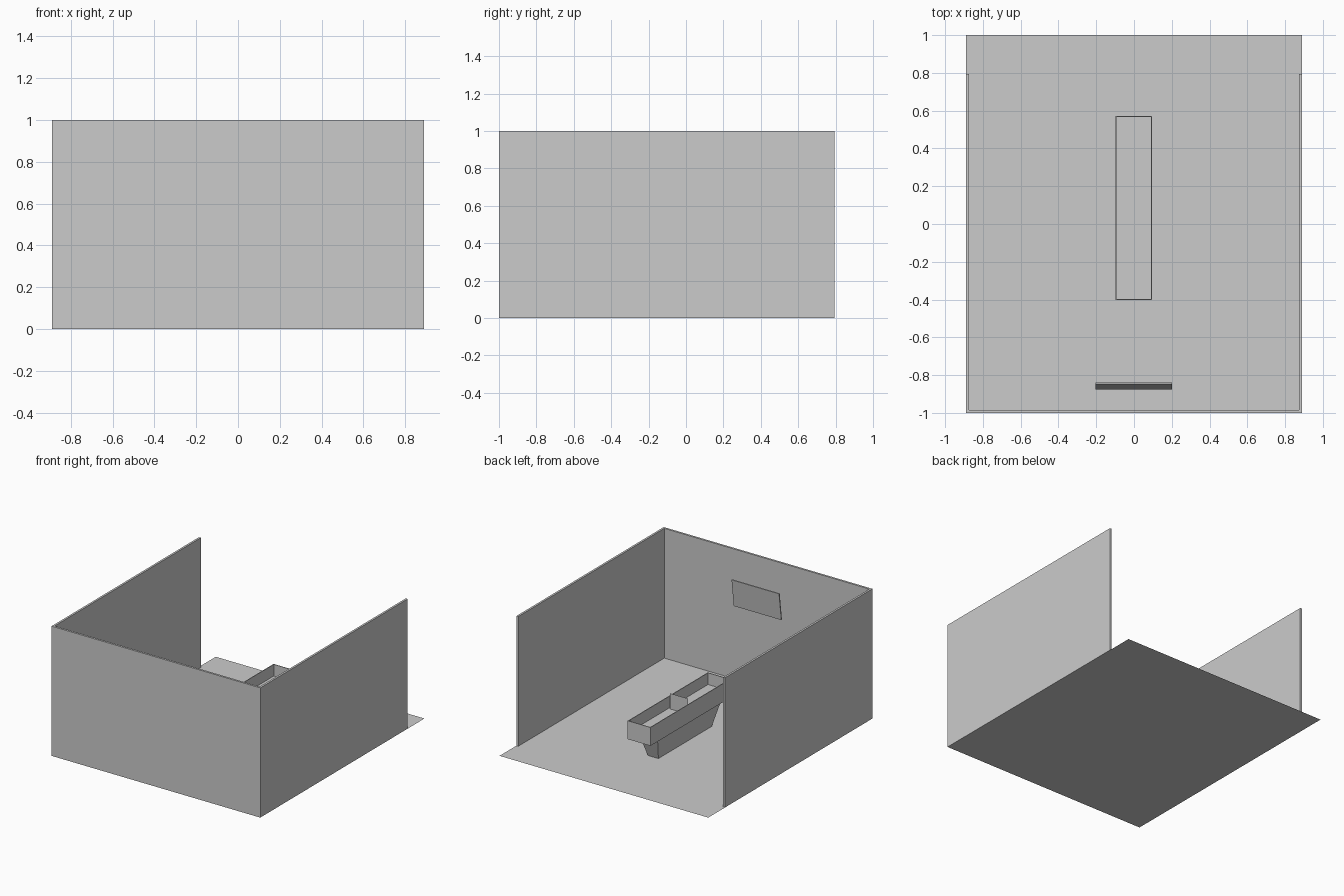
import bpy, bmesh, math
from mathutils import Matrix

if "Cube" in bpy.data.objects:
    bpy.data.objects.remove(bpy.data.objects["Cube"])


def finish(name, bm):
    bmesh.ops.recalc_face_normals(bm, faces=bm.faces)
    me = bpy.data.meshes.new(name)
    bm.to_mesh(me)
    bm.free()
    ob = bpy.data.objects.new(name, me)
    bpy.context.collection.objects.link(ob)
    return ob


def box(name, x0, x1, y0, y1, z0, z1):
    bm = bmesh.new()
    m = (Matrix.Translation(((x0 + x1) / 2, (y0 + y1) / 2, (z0 + z1) / 2))
         @ Matrix.Diagonal((x1 - x0, y1 - y0, z1 - z0, 1)))
    bmesh.ops.create_cube(bm, size=1, matrix=m)
    return finish(name, bm)


def sheet(name, pts):
    bm = bmesh.new()
    bm.faces.new([bm.verts.new(p) for p in pts])
    return finish(name, bm)


W, T = 0.89, 0.016

# Room shell: flat floor, front wall, two side walls
sheet("floor", [(-W, -1, 0), (W, -1, 0), (W, 1, 0), (-W, 1, 0)])
box("front_wall", -W, W, -1, -1 + T, 0, 1)
for side, s in (("left", -1), ("right", 1)):
    xs = sorted((s * W, s * (W - T)))
    box(side + "_wall", xs[0], xs[1], -1 + T, 0.795, 0, 1)

# Table top: open tray made by inset and sunken top face
tray = box("table_tray", -0.098, 0.096, -0.403, 0.573, 0.178, 0.32)
bm = bmesh.new()
bm.from_mesh(tray.data)
top = max(bm.faces, key=lambda f: f.calc_center_median().z)
bmesh.ops.inset_region(bm, faces=[top], thickness=0.008)
res = bmesh.ops.extrude_discrete_faces(bm, faces=[top])
bmesh.ops.translate(bm, verts=res["faces"][0].verts, vec=(0, 0, -0.09))
bm.to_mesh(tray.data)
bm.free()

# Net across the middle of the table
sheet("table_net", [(-0.075, 0.085, 0.23), (0.075, 0.085, 0.23),
                    (0.075, 0.085, 0.35), (-0.075, 0.085, 0.35)])

# Tapered pedestal under the table
foot = box("table_pedestal", -0.08, 0.08, -0.31, 0.46, 0, 0.178)
for v in foot.data.vertices:
    if v.co.z < 0.01:
        v.co.x *= 0.56
        v.co.y = 0.075 + (v.co.y - 0.075) * 0.845

# Tilted panel leaning into the room
panel = box("wall_panel", -0.205, 0.2, -0.004, 0.004, -0.107, 0.107)
panel.data.transform(Matrix.Translation((0, -0.858, 0.733))
                     @ Matrix.Rotation(-math.atan(0.027 / 0.21), 4, 'X'))
